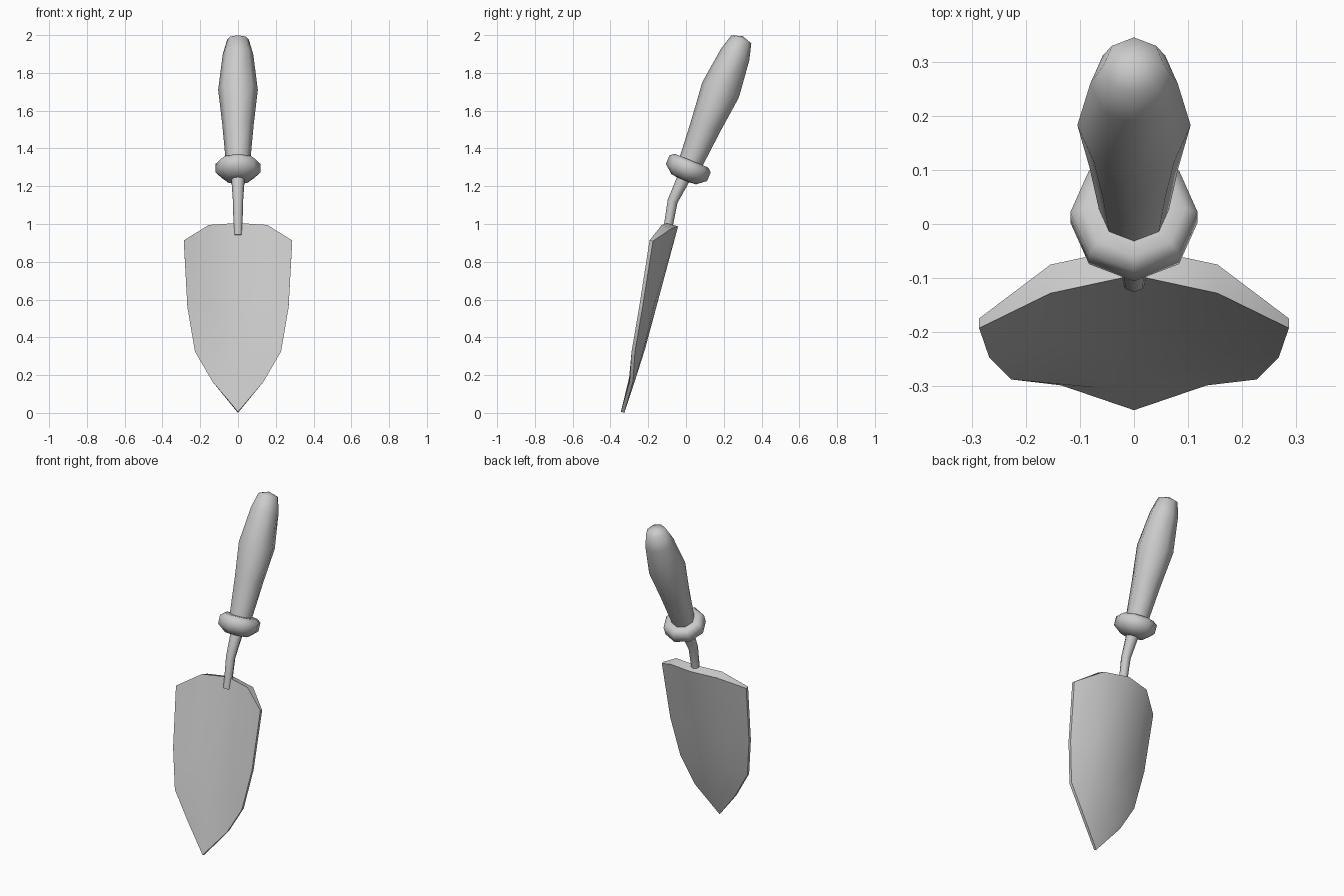
import bpy, bmesh, math
from mathutils import Vector

if "Cube" in bpy.data.objects:
    bpy.data.objects.remove(bpy.data.objects["Cube"])

AXIS = Vector((0, 0.381, 0.925)).normalized()   # tilted handle axis
ORIGIN = Vector((0, 0.183, 1.71))               # centre of the widest grip ring
SIDES = 8


def finish(name, bm, angle):
    bmesh.ops.recalc_face_normals(bm, faces=bm.faces)
    me = bpy.data.meshes.new(name)
    bm.to_mesh(me)
    bm.free()
    ob = bpy.data.objects.new(name, me)
    bpy.context.collection.objects.link(ob)
    for p in me.polygons:
        p.use_smooth = True
    me.set_sharp_from_angle(angle=math.radians(angle))
    return ob


def loft(name, rings, angle, tip=None):
    """Skin rings given as (centre, axis, radius); optional end point."""
    bm = bmesh.new()
    loops = []
    for c, d, r in rings:
        x = Vector((1, 0, 0))
        n = d.normalized().cross(x)
        loops.append([bm.verts.new(c + r * (x * math.cos(a) + n * math.sin(a)))
                      for a in (2 * math.pi * i / SIDES for i in range(SIDES))])
    for a, b in zip(loops, loops[1:]):
        for i in range(SIDES):
            j = (i + 1) % SIDES
            bm.faces.new((a[i], a[j], b[j], b[i]))
    bm.faces.new(loops[0])
    if tip is None:
        bm.faces.new(loops[-1])
    else:
        t = bm.verts.new(tip)
        for i in range(SIDES):
            bm.faces.new((loops[-1][i], loops[-1][(i + 1) % SIDES], t))
    return finish(name, bm, angle)


def on_axis(profile):
    return [(ORIGIN + AXIS * t, AXIS, r) for t, r in profile]


# Grip and collar
loft("grip", on_axis([(-0.42, 0.064), (-0.2, 0.083), (0, 0.105),
                      (0.203, 0.081), (0.289, 0.057)]), 70,
     ORIGIN + AXIS * 0.308)
loft("collar", on_axis([(-0.405, 0.06), (-0.405, 0.095), (-0.423, 0.118),
                        (-0.473, 0.118), (-0.512, 0.07), (-0.516, 0.03)]), 60)

# Bent tang between collar and blade
path = [(0.0, 1.275, 0.036), (-0.017, 1.233, 0.035), (-0.071, 1.12, 0.027),
        (-0.092, 1.0, 0.024), (-0.104, 0.94, 0.023)]
pts = [Vector((0, y, z)) for y, z, r in path]
loft("tang", [(p, pts[max(i - 1, 0)] - pts[min(i + 1, 4)], path[i][2])
              for i, p in enumerate(pts)], 70)

# Blade rows: edge x, edge y, edge z, mid z, centre z, edge and centre thickness
rows = [(0.287, -0.193, 0.913, 0.995, 1.005, 0.018, 0.053),
        (0.268, -0.248, 0.56, 0.575, 0.58, 0.018, 0.050),
        (0.228, -0.288, 0.325, 0.337, 0.34, 0.018, 0.046),
        (0.135, -0.299, 0.165, 0.168, 0.17, 0.018, 0.032)]
bm = bmesh.new()


def layer(back):
    grid = []
    for ex, ey, ez, mz, cz, te, tc in rows:
        cy = -0.095 - 0.2513 * (1.005 - cz)
        drop = 0.018 * back if ez > 0.9 else 0
        line = []
        for s in (-1, -0.54, 0, 0.54, 1):
            k = abs(s)
            y, z, t = ((cy, cz - drop, tc) if k == 0 else
                       (ey, ez - drop * 0.2, te) if k == 1 else
                       (cy + 0.34 * (ey - cy), mz - drop, tc))
            line.append(bm.verts.new((ex * s, y + back * t, z)))
        grid.append(line)
    tip = bm.verts.new((0, -0.345 + 0.018 * back, 0.006 * (1 - back)))
    for a, b in zip(grid, grid[1:]):
        for i in range(4):
            bm.faces.new((a[i], a[i + 1], b[i + 1], b[i]))
    for i in range(4):
        bm.faces.new((grid[-1][i], grid[-1][i + 1], tip))
    return grid[0] + [g[4] for g in grid[1:]] + [tip] + [g[0] for g in grid[:0:-1]]


front, rear = layer(0), layer(1)
for i in range(len(front)):
    j = (i + 1) % len(front)
    bm.faces.new((front[i], front[j], rear[j], rear[i]))
finish("blade", bm, 40)
